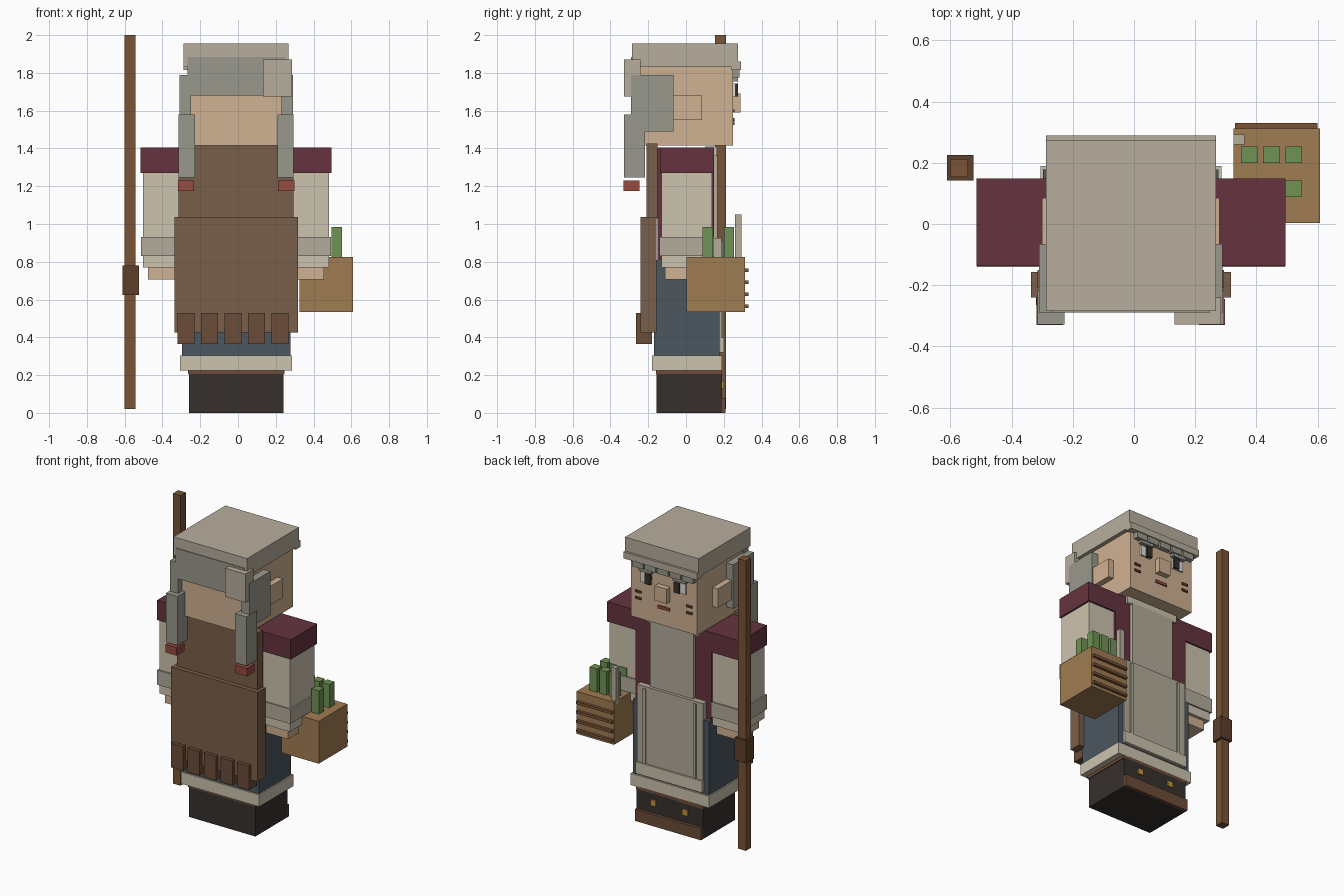
import bpy

CX = -0.01  # the figure's own axis sits slightly left of the origin

COLORS = {
    "skin": (208, 178, 146), "hair": (154, 153, 140), "cap": (183, 174, 157),
    "cream": (205, 196, 175), "cuff": (180, 172, 155), "maroon": (102, 52, 62),
    "leather": (122, 94, 74), "dark_leather": (108, 76, 56), "blue": (76, 86, 96),
    "black": (54, 48, 45), "wood": (122, 84, 54), "dark_wood": (94, 62, 42),
    "crate": (160, 124, 82), "green": (112, 146, 86), "red": (150, 76, 64),
    "gold": (196, 150, 62), "white": (225, 222, 214),
}


def lin(v):
    v /= 255
    return v / 12.92 if v < 0.04 else ((v + 0.055) / 1.055) ** 2.4


MATS = {}
for key, rgb in COLORS.items():
    MATS[key] = bpy.data.materials.new(key)
    MATS[key].diffuse_color = (*[lin(c) for c in rgb], 1)


def box(name, color, x, y, z):
    """Box from (min, max) ranges along each axis."""
    bpy.ops.mesh.primitive_cube_add(size=1, location=[(a + b) / 2 for a, b in (x, y, z)])
    ob = bpy.context.object
    ob.name = name
    ob.scale = [b - a for a, b in (x, y, z)]
    bpy.ops.object.transform_apply(location=False, rotation=False, scale=True)
    ob.data.materials.append(MATS[color])
    return ob


def mid(name, color, half, y, z):
    """Box centred on the figure's axis."""
    return box(name, color, (CX - half, CX + half), y, z)


def pair(name, color, x, y, z):
    """Mirrored boxes; x measured outwards from the figure's axis."""
    box(name + "_right", color, (CX + x[0], CX + x[1]), y, z)
    box(name + "_left", color, (CX - x[1], CX - x[0]), y, z)


# Boots, with toe strip and buckles
mid("boots", "black", 0.25, (-0.155, 0.19), (0, 0.21))
mid("boot_top", "dark_leather", 0.255, (-0.16, 0.19), (0.205, 0.23))
mid("toe_strip", "dark_leather", 0.25, (0.18, 0.21), (0, 0.08))
pair("buckle", "gold", (0.1, 0.14), (0.18, 0.2), (0.13, 0.17))

# Skirt and hem
mid("skirt", "blue", 0.287, (-0.17, 0.178), (0.3, 0.81))
mid("skirt_hem", "cream", 0.296, (-0.18, 0.19), (0.225, 0.305))

# Torso
mid("vest", "maroon", 0.287, (-0.15, 0.148), (0.78, 1.405))
mid("collar", "cream", 0.2, (0.1, 0.165), (1.36, 1.41))

# Apron on the face side
mid("apron_bib", "cuff", 0.165, (0.14, 0.168), (0.9, 1.37))
mid("apron_skirt", "cuff", 0.25, (0.14, 0.188), (0.32, 0.925))
mid("apron_hem", "cream", 0.25, (0.18, 0.2), (0.32, 0.4))
pair("apron_seam", "cuff", (0.18, 0.2), (0.18, 0.196), (0.4, 0.91))

# Leather cape on the back with hanging tabs
mid("cape_upper", "leather", 0.305, (-0.21, -0.15), (1.03, 1.425))
mid("cape_lower", "leather", 0.327, (-0.24, -0.157), (0.425, 1.037))
for i in range(5):
    x = -0.32 + 0.1243 * i
    box(f"cape_tab_{i + 1}", "dark_leather", (x, x + 0.09), (-0.265, -0.18), (0.365, 0.53))

# Arms
pair("sleeve", "cream", (0.28, 0.493), (-0.13, 0.137), (0.77, 1.3))
pair("shoulder", "maroon", (0.27, 0.505), (-0.138, 0.148), (1.27, 1.405))
pair("cuff", "cuff", (0.28, 0.503), (-0.14, 0.147), (0.83, 0.93))
pair("hand", "skin", (0.3, 0.466), (-0.11, 0.115), (0.705, 0.78))

# Head and face
mid("head", "skin", 0.25, (-0.245, 0.25), (1.415, 1.84))
pair("ear", "skin", (0.24, 0.29), (-0.065, 0.085), (1.55, 1.68))
mid("nose", "skin", 0.045, (0.24, 0.288), (1.59, 1.69))
pair("eye_white", "white", (0.09, 0.17), (0.24, 0.262), (1.675, 1.745))
pair("pupil", "black", (0.09, 0.13), (0.24, 0.275), (1.675, 1.745))
pair("eyebrow", "hair", (0.08, 0.18), (0.24, 0.275), (1.755, 1.78))
mid("mouth", "red", 0.045, (0.24, 0.258), (1.525, 1.545))
for z in (1.545, 1.59):
    pair("cheek_line", "dark_wood", (0.17, 0.215), (0.24, 0.258), (z, z + 0.015))

# Hair: cap, fringe, back, sides, braids and bun
mid("hair_cap", "cap", 0.278, (-0.285, 0.275), (1.83, 1.955))
mid("fringe_band", "cap", 0.278, (0.24, 0.29), (1.815, 1.86))
for i in range(5):
    x = -0.25 + 0.094 * i
    box(f"fringe_lock_{i + 1}", "hair", (x, x + 0.083), (0.24, 0.283), (1.775, 1.82))
mid("hair_back", "hair", 0.258, (-0.29, -0.24), (1.68, 1.885))
pair("hair_side", "hair", (0.24, 0.3), (-0.29, -0.065), (1.49, 1.79))
pair("braid", "hair", (0.218, 0.305), (-0.328, -0.217), (1.245, 1.58))
pair("braid_tie", "red", (0.222, 0.308), (-0.33, -0.245), (1.175, 1.23))
box("hair_bun", "cap", (0.133, 0.285), (-0.328, -0.24), (1.675, 1.87))

# Staff with collar
box("staff", "wood", (-0.6, -0.542), (0.153, 0.212), (0.02, 2.0))
box("staff_grip", "dark_wood", (-0.612, -0.525), (0.143, 0.225), (0.625, 0.78))

# Crate of vegetables
box("crate", "crate", (0.325, 0.608), (0.003, 0.312), (0.535, 0.825))
for i in range(4):
    z = 0.555 + 0.064 * i
    box(f"crate_slat_{i + 1}", "wood", (0.33, 0.6), (0.3, 0.33), (z, z + 0.018))
for i in range(3):
    for j, y in enumerate((0.088, 0.2)):
        x = 0.35 + 0.0725 * i
        box(f"vegetable_{i + 1}_{j + 1}", "green", (x, x + 0.055), (y, y + 0.054), (0.8, 0.985))
box("crate_stick", "cap", (0.325, 0.362), (0.26, 0.293), (0.8, 1.05))
